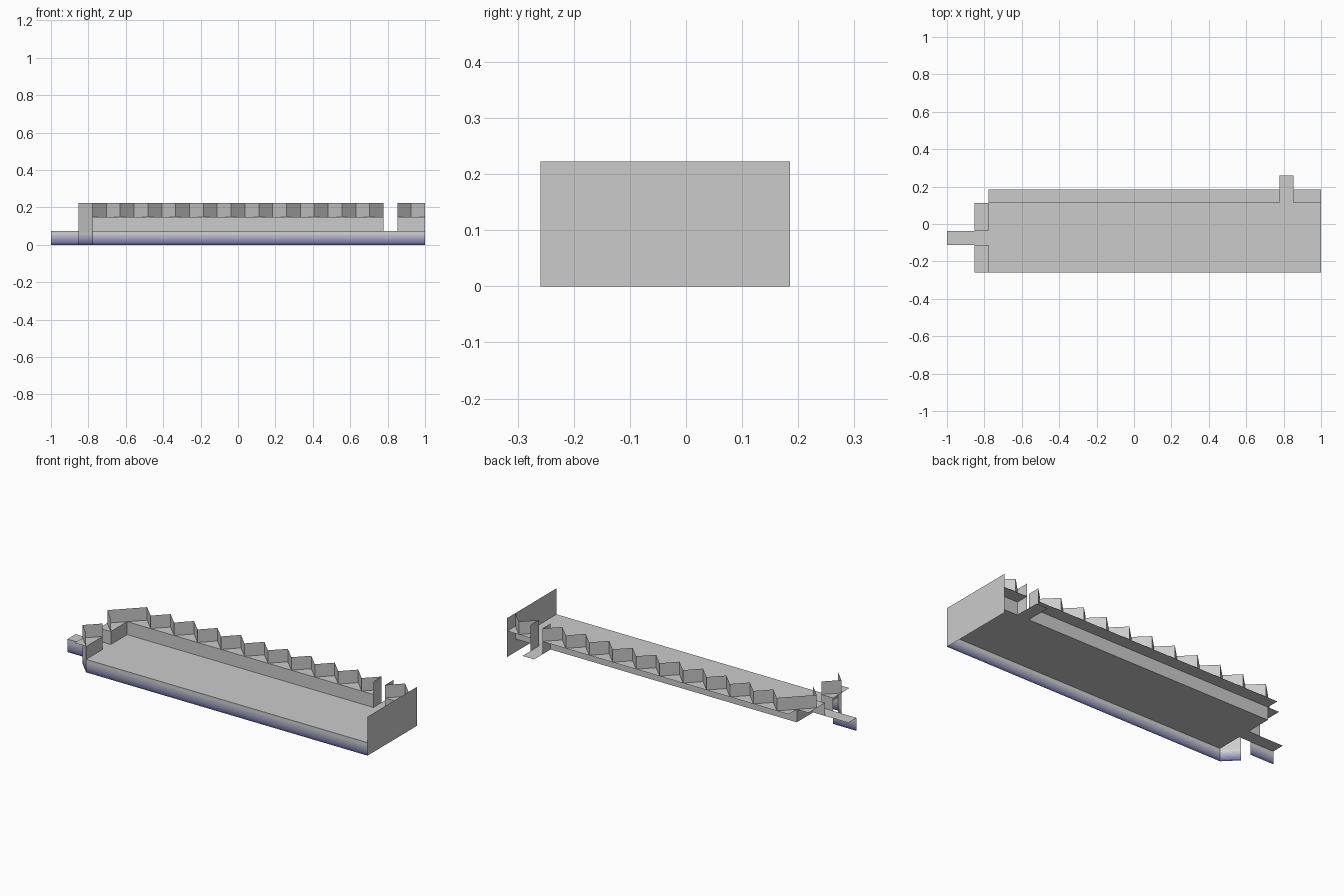
import bpy

if "Cube" in bpy.data.objects:
    bpy.data.objects.remove(bpy.data.objects["Cube"])

U = 2 / 27            # the model sits on a grid of 27 x 7 x 3 cells
BANDS = 8             # steps of the grey-to-blue fade at the water line


def at(i, j, k):
    return (i * U - 1, (j - 3.5) * U, k * U)


def mesh_object(name, verts, faces):
    mesh = bpy.data.meshes.new(name)
    mesh.from_pydata([at(*v) for v in verts], [], faces)
    obj = bpy.data.objects.new(name, mesh)
    bpy.context.collection.objects.link(obj)
    return obj


def deck(name, x0, x1, y0, y1, k):
    """Thin horizontal rectangle."""
    return mesh_object(name, [(x0, y0, k), (x1, y0, k), (x1, y1, k), (x0, y1, k)], [(0, 1, 2, 3)])


def wall(name, path, k0, k1):
    """Thin vertical sheet along a plan path."""
    n = len(path)
    verts = [(x, y, k) for k in (k0, k1) for x, y in path]
    return mesh_object(name, verts, [(a, a + 1, n + a + 1, n + a) for a in range(n - 1)])


# Fade materials, dark blue at the bottom
fade = []
for b in range(BANDS):
    t = (b + 0.5) / BANDS
    m = bpy.data.materials.new(f"fade_{b}")
    m.diffuse_color = [lo + (0.8 - lo) * t for lo in (0.04, 0.04, 0.25)] + [1]
    m.use_nodes = True
    m.node_tree.nodes["Principled BSDF"].inputs["Base Color"].default_value = m.diffuse_color
    fade.append(m)


def faded_wall(name, path):
    """Lowest-level wall, cut in bands that fade into blue."""
    n = len(path)
    verts = [(x, y, b / BANDS) for b in range(BANDS + 1) for x, y in path]
    faces = [(b * n + a, b * n + a + 1, (b + 1) * n + a + 1, (b + 1) * n + a)
             for b in range(BANDS) for a in range(n - 1)]
    obj = mesh_object(name, verts, faces)
    for m in fade:
        obj.data.materials.append(m)
    for p in obj.data.polygons:
        p.material_index = p.index // (n - 1)


# Floor and the two paths leading out of it
deck("floor", 3, 27, 0, 5, 1)
deck("left_path", 0, 3, 2, 3, 1)
deck("back_path", 24, 25, 5, 7, 1)

# Faded base walls
faded_wall("front_base", [(2, 1), (3, 0), (27, 0)])
faded_wall("left_path_base", [(0, 2), (2, 2)])

# Right end wall
wall("end_wall", [(27, 0), (27, 6)], 0, 3)

# Raised ledges
deck("back_ledge_long", 3, 24, 5, 6, 2)
deck("back_ledge_short", 25, 27, 5, 6, 2)
deck("left_ledge_front", 2, 3, 0, 2, 2)
deck("left_ledge_back", 2, 3, 3, 5, 2)

# Inner step walls up to the ledges, with the left gateway sides
wall("step_front", [(3, 0), (3, 2), (2, 2)], 1, 2)
wall("step_back", [(2, 3), (3, 3), (3, 5), (24, 5)], 1, 2)
wall("step_short", [(25, 5), (27, 5)], 1, 2)

# Back gateway sides
for x in (24, 25):
    wall("gateway_side", [(x, 5), (x, 6)], 1, 3)

# Zigzag parapet
wall("corner_panel", [(3, 0), (2, 1)], 1, 3)
wall("parapet_front", [(2, 1), (3, 2)], 2, 3)
zigzag = [(3, 3), (2, 4)] + [(3 + a, 5 + a % 2) for a in range(22)]
wall("parapet_long", zigzag, 2, 3)
wall("parapet_short", [(25, 5), (26, 6), (27, 5)], 2, 3)
